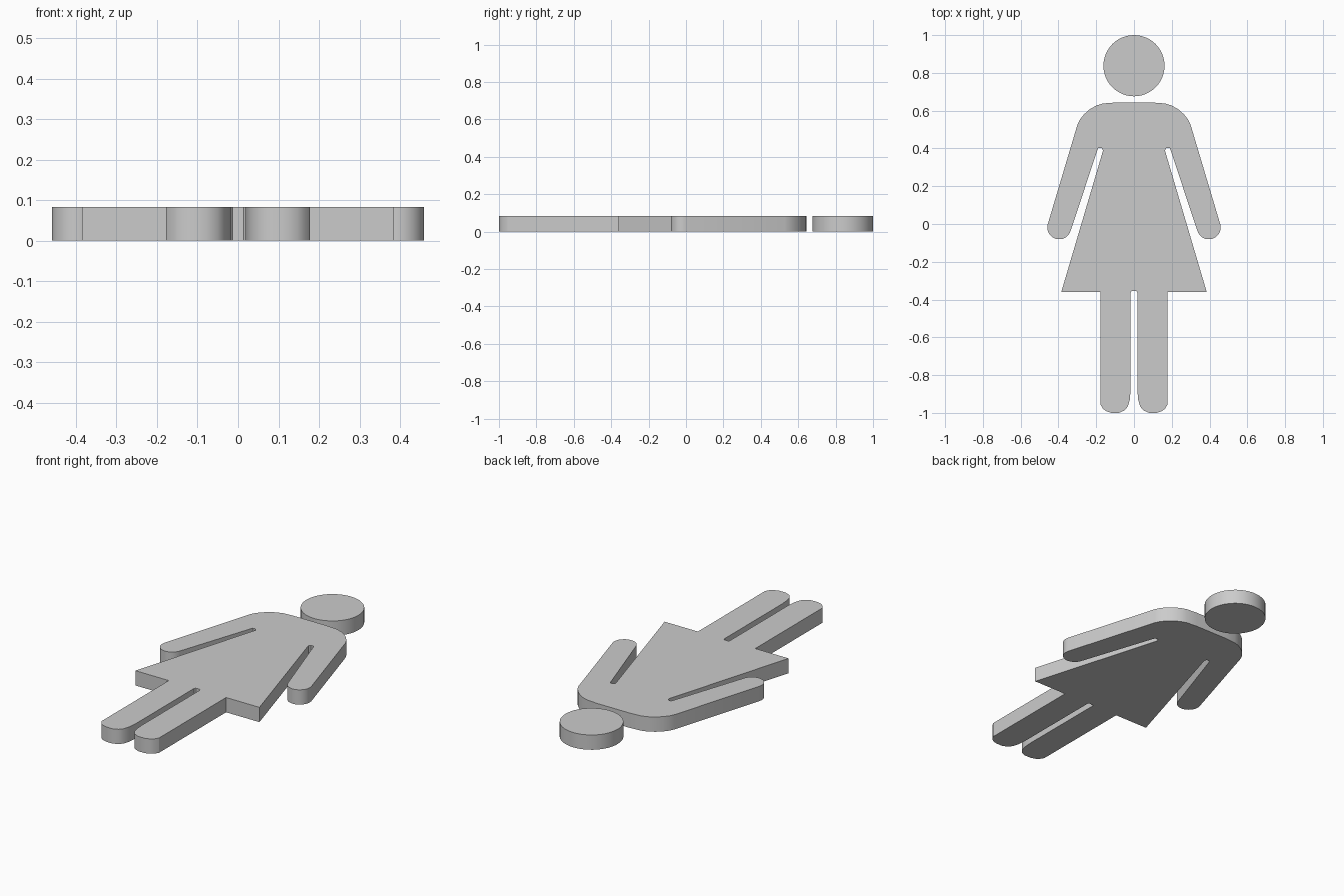
import bpy, bmesh
from math import sin, cos, radians

if "Cube" in bpy.data.objects:
    bpy.data.objects.remove(bpy.data.objects["Cube"])

THICK = 0.083


def arc(cx, cy, rx, ry, start, end, n):
    """Points along an elliptical arc, angles in degrees."""
    angles = [radians(start + (end - start) * i / n) for i in range(n + 1)]
    return [(cx + rx * cos(a), cy + ry * sin(a)) for a in angles]


def plate(name, outline):
    """Extrude a closed flat outline up from the ground."""
    bm = bmesh.new()
    face = bm.faces.new([bm.verts.new((x, y, 0)) for x, y in outline])
    top = bmesh.ops.extrude_face_region(bm, geom=[face], use_keep_orig=True)["geom"]
    bmesh.ops.translate(bm, vec=(0, 0, THICK),
                        verts=[v for v in top if isinstance(v, bmesh.types.BMVert)])
    bmesh.ops.recalc_face_normals(bm, faces=bm.faces[:])
    mesh = bpy.data.meshes.new(name)
    bm.to_mesh(mesh)
    bm.free()
    obj = bpy.data.objects.new(name, mesh)
    bpy.context.collection.objects.link(obj)
    bpy.ops.object.select_all(action='DESELECT')
    obj.select_set(True)
    bpy.context.view_layer.objects.active = obj
    bpy.ops.object.shade_smooth_by_angle(angle=radians(30))
    return obj


# Head disc
plate("head", arc(0, 0.838, 0.162, 0.162, 0, 360, 48)[:-1])

# Right half of the body, from neck to crotch
half = [(0.10, 0.643)]
half += [(0.165, 0.638), (0.20, 0.627), (0.235, 0.607), (0.265, 0.58),
         (0.285, 0.555), (0.299, 0.527)]              # shoulder
half += arc(0.396, -0.018, 0.063, 0.063, 16, -163, 16)  # hand
half += [(0.194, 0.39), (0.189, 0.402), (0.171, 0.402), (0.164, 0.39),
         (0.168, 0.375)]                              # armpit
half += [(0.385, -0.36), (0.178, -0.36)]              # skirt hem
half += [(0.178, -0.955)]                             # outer leg
half += [(0.165, -0.977), (0.147, -0.991), (0.12, -1.0), (0.08, -1.0),
         (0.05, -0.987), (0.032, -0.965), (0.022, -0.93)]  # foot
half += [(0.018, -0.88), (0.018, -0.363), (0.013, -0.356)]  # inner leg

# Body with arms, dress and legs, mirrored about x = 0
plate("body", half + [(-x, y) for x, y in reversed(half)])
